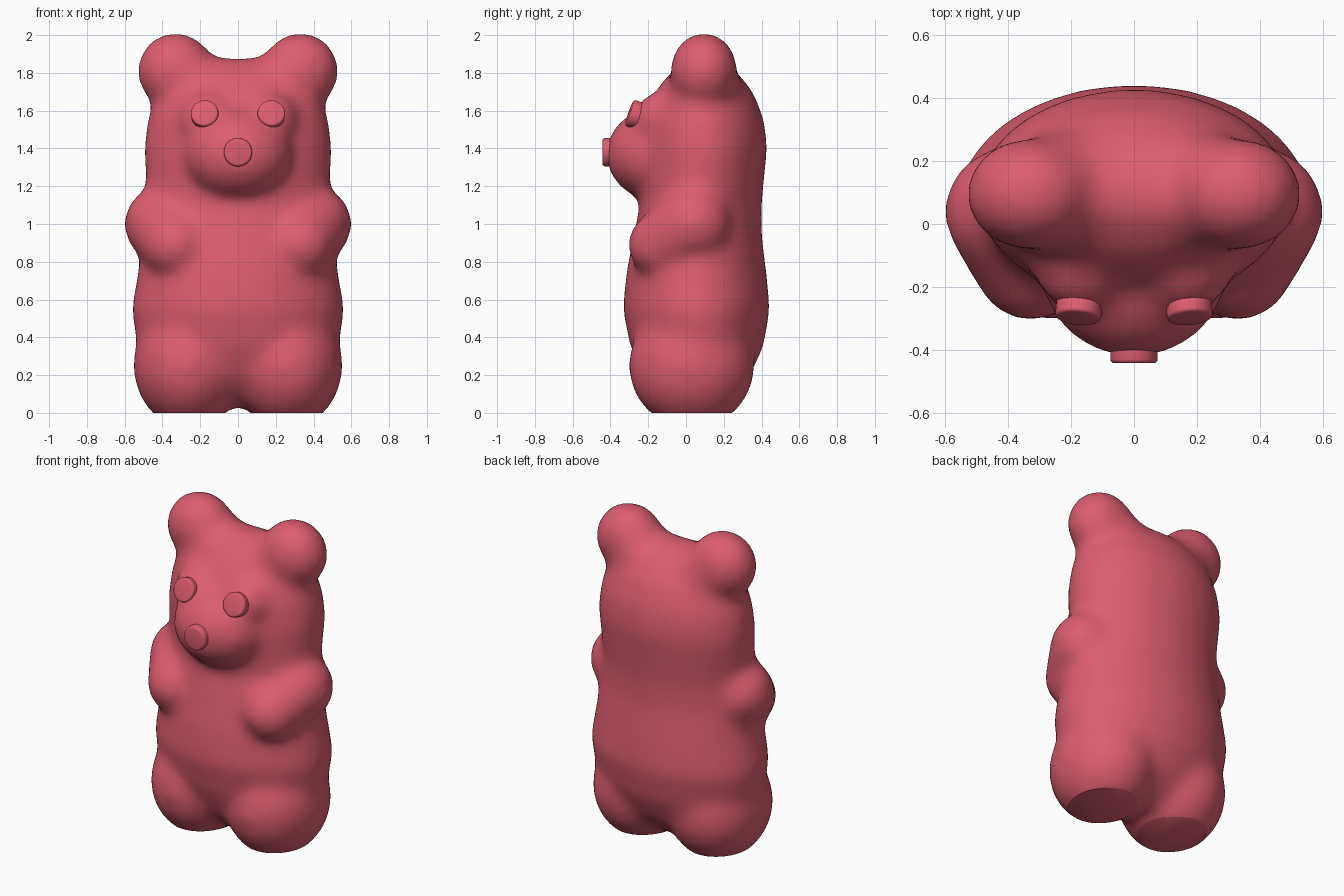
import bpy, bmesh, math
from mathutils import Matrix, Vector

if "Cube" in bpy.data.objects:
    bpy.data.objects.remove(bpy.data.objects["Cube"])

red = bpy.data.materials.new("gummy_red")
red.diffuse_color = (0.72, 0.11, 0.16, 1)
red.use_nodes = True
red.node_tree.nodes["Principled BSDF"].inputs["Base Color"].default_value = red.diffuse_color
GROW = 0.015  # makes up for shrinkage in smoothing


def ball(bm, c, r):
    m = Matrix.Translation(c) @ Matrix.Diagonal((r[0] + GROW, r[1] + GROW, r[2] + GROW, 1))
    bmesh.ops.create_uvsphere(bm, u_segments=40, v_segments=24, radius=1, matrix=m)


def pair(bm, c, r):
    for s in (-1, 1):
        ball(bm, (s * c[0], c[1], c[2]), r)


def make_object(name, bm):
    me = bpy.data.meshes.new(name)
    bm.to_mesh(me)
    bm.free()
    me.materials.append(red)
    ob = bpy.data.objects.new(name, me)
    bpy.context.collection.objects.link(ob)
    for o in bpy.context.selected_objects:
        o.select_set(False)
    bpy.context.view_layer.objects.active = ob
    ob.select_set(True)
    return ob


# torso and head: rings of (z, half width, front y, back y)
profile = [(0.03, 0.20, -0.04, 0.14), (0.10, 0.36, -0.15, 0.25), (0.20, 0.46, -0.23, 0.34),
           (0.35, 0.535, -0.295, 0.41), (0.55, 0.565, -0.335, 0.445), (0.75, 0.53, -0.315, 0.425),
           (0.95, 0.50, -0.275, 0.40), (1.10, 0.48, -0.245, 0.40), (1.25, 0.49, -0.245, 0.415),
           (1.40, 0.50, -0.245, 0.43), (1.55, 0.48, -0.225, 0.415), (1.70, 0.43, -0.165, 0.355),
           (1.80, 0.35, -0.085, 0.275), (1.85, 0.24, -0.01, 0.20), (1.875, 0.11, 0.04, 0.15)]
bm = bmesh.new()
N = 64
rings = []
for z, w, yf, yb in profile:
    cy = 0.6 * yb + 0.4 * yf - 0.07
    ring = []
    for i in range(N):
        a = 2 * math.pi * i / N
        depth = (yb - cy) if math.sin(a) > 0 else (cy - yf)
        ring.append(bm.verts.new((w * math.cos(a), cy + depth * math.sin(a), z)))
    rings.append(ring)
for lo, hi in zip(rings, rings[1:]):
    for i in range(N):
        j = (i + 1) % N
        bm.faces.new((lo[i], lo[j], hi[j], hi[i]))
bm.faces.new(rings[0][::-1])
bm.faces.new(rings[-1])

# legs, ears, brows and muzzle
pair(bm, (0.26, 0.03, 0.25), (0.28, 0.32, 0.32))
pair(bm, (0.33, 0.095, 1.81), (0.19, 0.165, 0.19))
pair(bm, (0.23, 0.10, 1.72), (0.18, 0.18, 0.19))
pair(bm, (0.165, -0.12, 1.55), (0.14, 0.15, 0.14))
ball(bm, (0, -0.15, 1.37), (0.28, 0.26, 0.235))
# arms run from shoulder forward to hand
shoulder, hand = Vector((0.40, 0.04, 1.0)), Vector((0.33, -0.13, 0.89))
for k in range(5):
    r = 0.19 - 0.025 * k / 4
    pair(bm, shoulder.lerp(hand, k / 4), (r, r, r))

# fuse into one soft body
body = make_object("body", bm)
rm = body.modifiers.new("fuse", 'REMESH')
rm.mode = 'VOXEL'
rm.voxel_size = 0.025
sm = body.modifiers.new("soften", 'SMOOTH')
sm.factor = 0.5
sm.iterations = 28
for m in ("fuse", "soften"):
    bpy.ops.object.modifier_apply(modifier=m)

# flat soles
bm = bmesh.new()
bm.from_mesh(body.data)
cut = bmesh.ops.bisect_plane(bm, geom=bm.verts[:] + bm.edges[:] + bm.faces[:],
                             plane_co=(0, 0, 0), plane_no=(0, 0, 1), clear_inner=True)
edges = [e for e in cut["geom_cut"] if isinstance(e, bmesh.types.BMEdge)]
bmesh.ops.holes_fill(bm, edges=edges, sides=0)
bmesh.ops.recalc_face_normals(bm, faces=bm.faces[:])
for f in bm.faces:
    f.material_index = 0
bm.to_mesh(body.data)
bm.free()
bpy.ops.object.shade_smooth_by_angle(angle=math.radians(40))


# round buttons for eyes and nose, outer face centred at c
def button(name, c, direction, radius, depth):
    d = Vector(direction).normalized()
    bm = bmesh.new()
    m = Matrix.Translation(Vector(c) - d * depth / 2) @ d.to_track_quat('Z', 'Y').to_matrix().to_4x4()
    bmesh.ops.create_cone(bm, cap_ends=True, segments=40, radius1=radius, radius2=radius,
                          depth=depth, matrix=m)
    rim = [e for e in bm.edges if any(len(f.verts) > 4 for f in e.link_faces)]
    bmesh.ops.bevel(bm, geom=rim, offset=0.012, segments=3, profile=0.5, affect='EDGES')
    make_object(name, bm)
    bpy.ops.object.shade_smooth_by_angle(angle=math.radians(40))


button("nose", (0, -0.442, 1.38), (0, -1, 0), 0.075, 0.09)
for s, side in ((-1, "left"), (1, "right")):
    button("eye_" + side, (s * 0.178, -0.30, 1.59), (s * 0.08, -0.93, 0.33), 0.073, 0.07)
